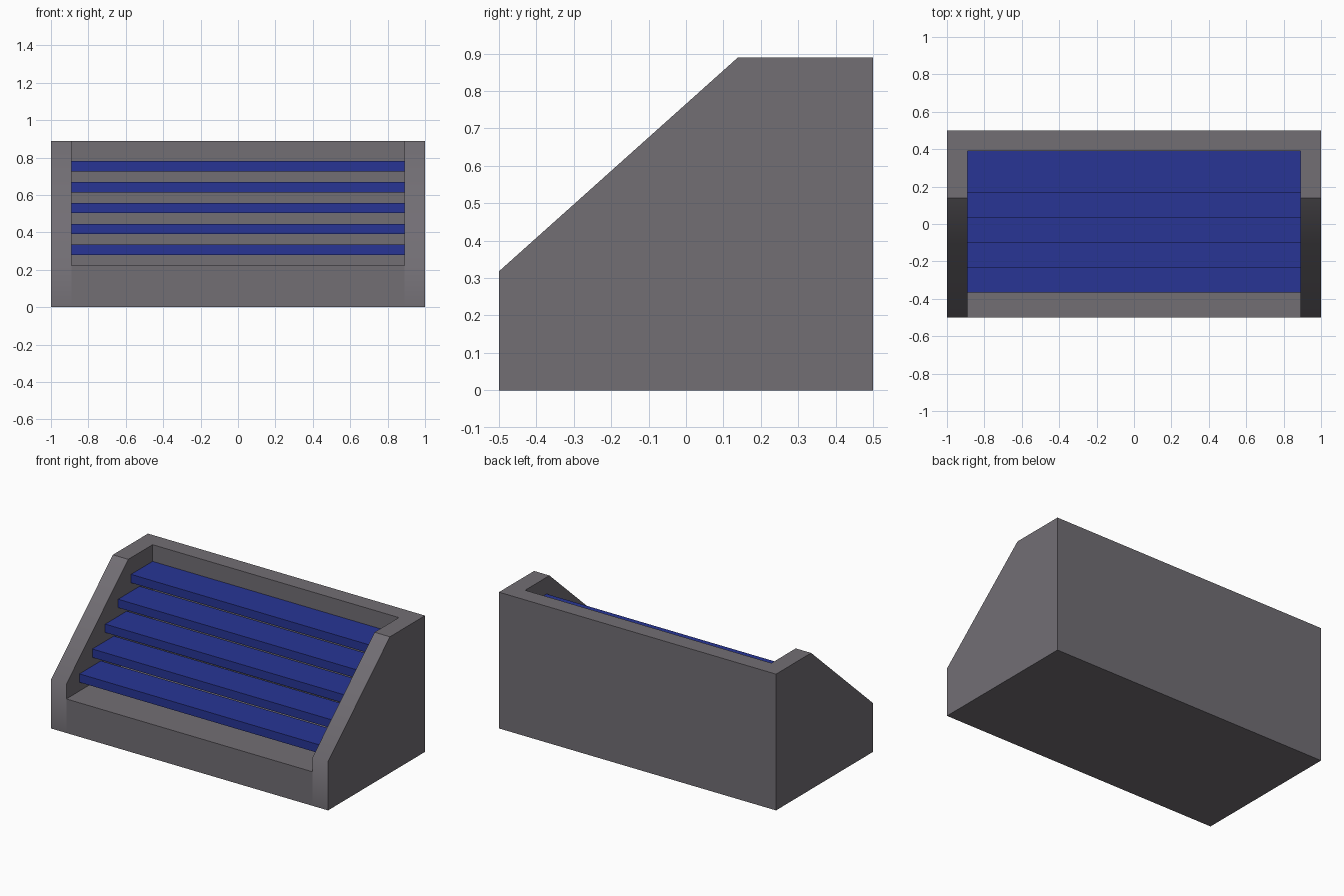
import bpy
import bmesh

if "Cube" in bpy.data.objects:
    bpy.data.objects.remove(bpy.data.objects["Cube"])

WALL = 0.111      # thickness of side and back walls
INNER = 1 - WALL  # half width of the open bay
FLOOR = 0.222     # height of the sill and bay floor
TOP = 0.889


def material(name, color):
    mat = bpy.data.materials.new(name)
    mat.diffuse_color = color
    mat.use_nodes = True
    mat.node_tree.nodes["Principled BSDF"].inputs["Base Color"].default_value = mat.diffuse_color
    return mat


def extrude_profile(name, profile, x0, x1, mat, soft_corner=None):
    """Extrude a (y, z) outline along x; soft_corner is shaded smooth."""
    bm = bmesh.new()
    face = bm.faces.new([bm.verts.new((x0, y, z)) for y, z in profile])
    ext = bmesh.ops.extrude_face_region(bm, geom=[face])["geom"]
    verts = [v for v in ext if isinstance(v, bmesh.types.BMVert)]
    bmesh.ops.translate(bm, verts=verts, vec=(x1 - x0, 0, 0))
    bmesh.ops.recalc_face_normals(bm, faces=bm.faces)
    if soft_corner:
        for f in bm.faces:
            f.smooth = True
        for e in bm.edges:
            e.smooth = all(abs(v.co.y - soft_corner[0]) < 1e-4 and
                           abs(v.co.z - soft_corner[1]) < 1e-4
                           for v in e.verts)
    mesh = bpy.data.meshes.new(name)
    bm.to_mesh(mesh)
    bm.free()
    mesh.materials.append(mat)
    obj = bpy.data.objects.new(name, mesh)
    bpy.context.collection.objects.link(obj)
    return obj


grey = material("housing_grey", (0.168, 0.157, 0.175, 1))
blue = material("shelf_blue", (0.021, 0.036, 0.30, 1))

# Sloped side walls, mirrored; the front edge of the slope is softly shaded
corner = (-0.5, 0.318)
walls = extrude_profile(
    "side_walls",
    [(-0.5, 0), (0.5, 0), (0.5, TOP), (0.138, TOP), corner],
    INNER, 1.0, grey, soft_corner=corner)
walls.modifiers.new("both_sides", 'MIRROR')

# Solid base and back wall in one L-shaped profile
extrude_profile(
    "base_and_back",
    [(-0.5, 0), (0.5, 0), (0.5, TOP), (0.5 - WALL, TOP),
     (0.5 - WALL, FLOOR), (-0.5, FLOOR)],
    -INNER, INNER, grey)

# Blue stepped shelves, repeated downwards and forwards from the back wall
shelves = extrude_profile(
    "shelves",
    [(0.167, 0.725), (0.389, 0.725), (0.389, 0.78), (0.167, 0.78)],
    -INNER, INNER, blue)
steps = shelves.modifiers.new("steps", 'ARRAY')
steps.count = 5
steps.use_relative_offset = False
steps.use_constant_offset = True
steps.constant_offset_displace = (0, -0.133, -0.1115)
